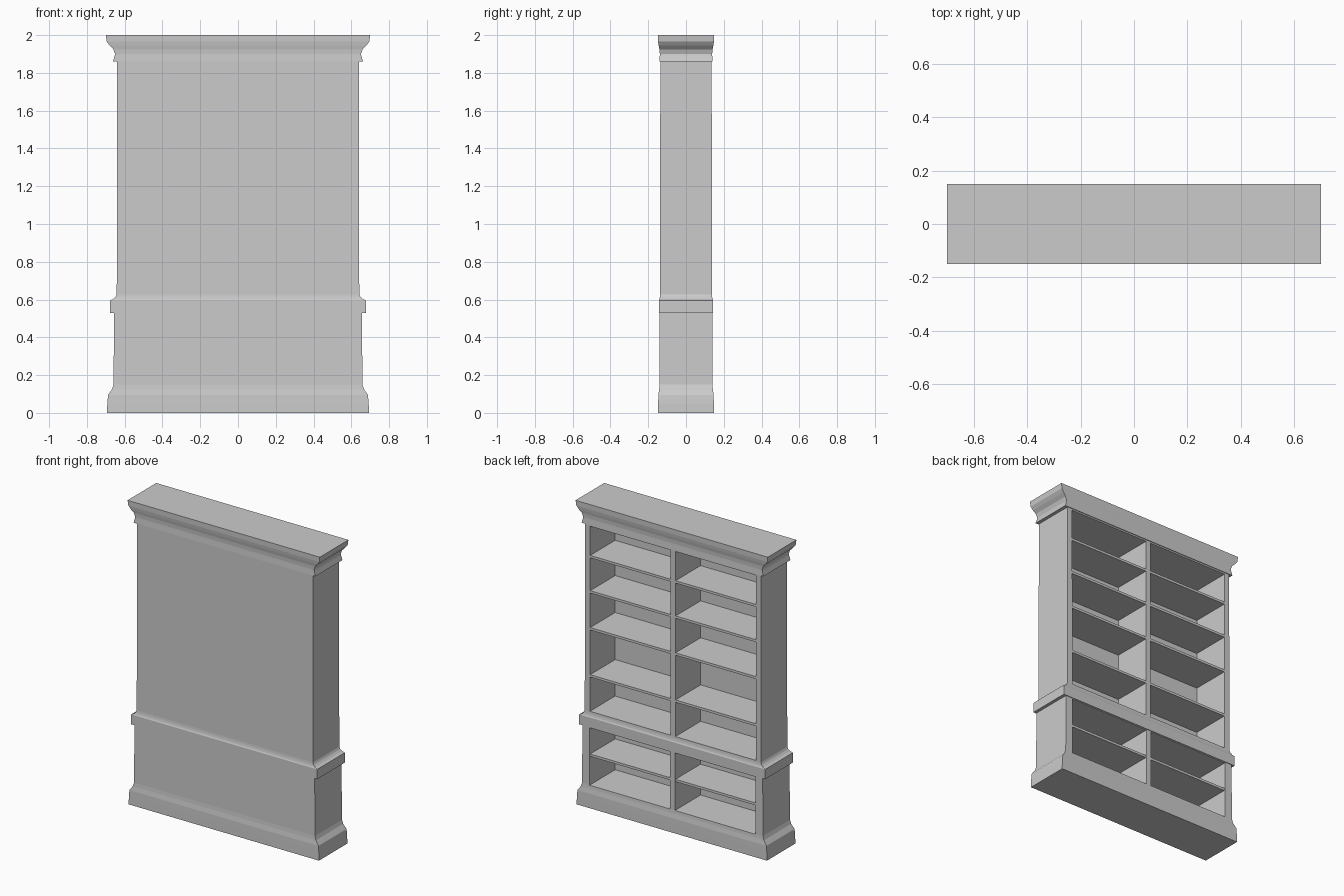
import bpy, bmesh

if "Cube" in bpy.data.objects:
    bpy.data.objects.remove(bpy.data.objects["Cube"])

DEPTH = 0.149 / 0.70      # mouldings shrink in proportion on both axes
BACK, FACE = -0.126, 0.134  # inner back wall and shelf front

# Outline of the carcass: (half width, height)
PROFILE = [
    (0.693, 0.0), (0.692, 0.05), (0.688, 0.095), (0.679, 0.108),       # plinth
    (0.667, 0.125), (0.659, 0.15),
    (0.656, 0.53), (0.677, 0.53), (0.677, 0.595), (0.660, 0.603),      # waist
    (0.648, 0.615), (0.642, 0.628),
    (0.640, 1.86), (0.662, 1.86), (0.653, 1.89), (0.651, 1.90),        # cornice
    (0.660, 1.925), (0.680, 1.945), (0.695, 1.966), (0.70, 2.0),
]


def make_object(name, bm):
    bmesh.ops.recalc_face_normals(bm, faces=bm.faces)
    mesh = bpy.data.meshes.new(name)
    bm.to_mesh(mesh)
    bm.free()
    obj = bpy.data.objects.new(name, mesh)
    bpy.context.collection.objects.link(obj)
    return obj


def box(name, x0, x1, y0, y1, z0, z1):
    bm = bmesh.new()
    bmesh.ops.create_cube(bm, size=1)
    bmesh.ops.scale(bm, vec=(x1 - x0, y1 - y0, z1 - z0), verts=bm.verts)
    bmesh.ops.translate(bm, vec=((x0 + x1) / 2, (y0 + y1) / 2, (z0 + z1) / 2),
                        verts=bm.verts)
    return make_object(name, bm)


# Carcass: rectangular rings stacked along the profile
bm = bmesh.new()
rings = [[bm.verts.new((sx * w, sy * w * DEPTH, z))
          for sx, sy in ((-1, -1), (1, -1), (1, 1), (-1, 1))] for w, z in PROFILE]
for a, b in zip(rings, rings[1:]):
    for i in range(4):
        j = (i + 1) % 4
        bm.faces.new((a[i], a[j], b[j], b[i]))
bm.faces.new(rings[0][::-1])
bm.faces.new(rings[-1])
carcass = make_object("bookcase_carcass", bm)

# Two columns of upper and lower openings, cut from the +y side
COLUMNS = {"left": (-0.604, -0.018), "right": (0.018, 0.604)}
for x0, x1 in COLUMNS.values():
    for z0, z1 in ((0.147, 0.525), (0.632, 1.85)):
        cutter = box("opening_cutter", x0, x1, BACK, 0.3, z0, z1)
        cutter.hide_render = True
        mod = carcass.modifiers.new("opening", 'BOOLEAN')
        mod.operation = 'DIFFERENCE'
        mod.solver = 'EXACT'
        mod.object = cutter
        bpy.context.view_layer.objects.active = carcass
        bpy.ops.object.modifier_apply(modifier=mod.name)
        bpy.data.objects.remove(cutter)

# Shelves, by height of their top face
for side, (x0, x1) in COLUMNS.items():
    for n, top in enumerate((0.35, 0.872, 1.182, 1.425, 1.657)):
        box(f"shelf_{side}_{n + 1}", x0, x1, BACK, FACE, top - 0.016, top)
